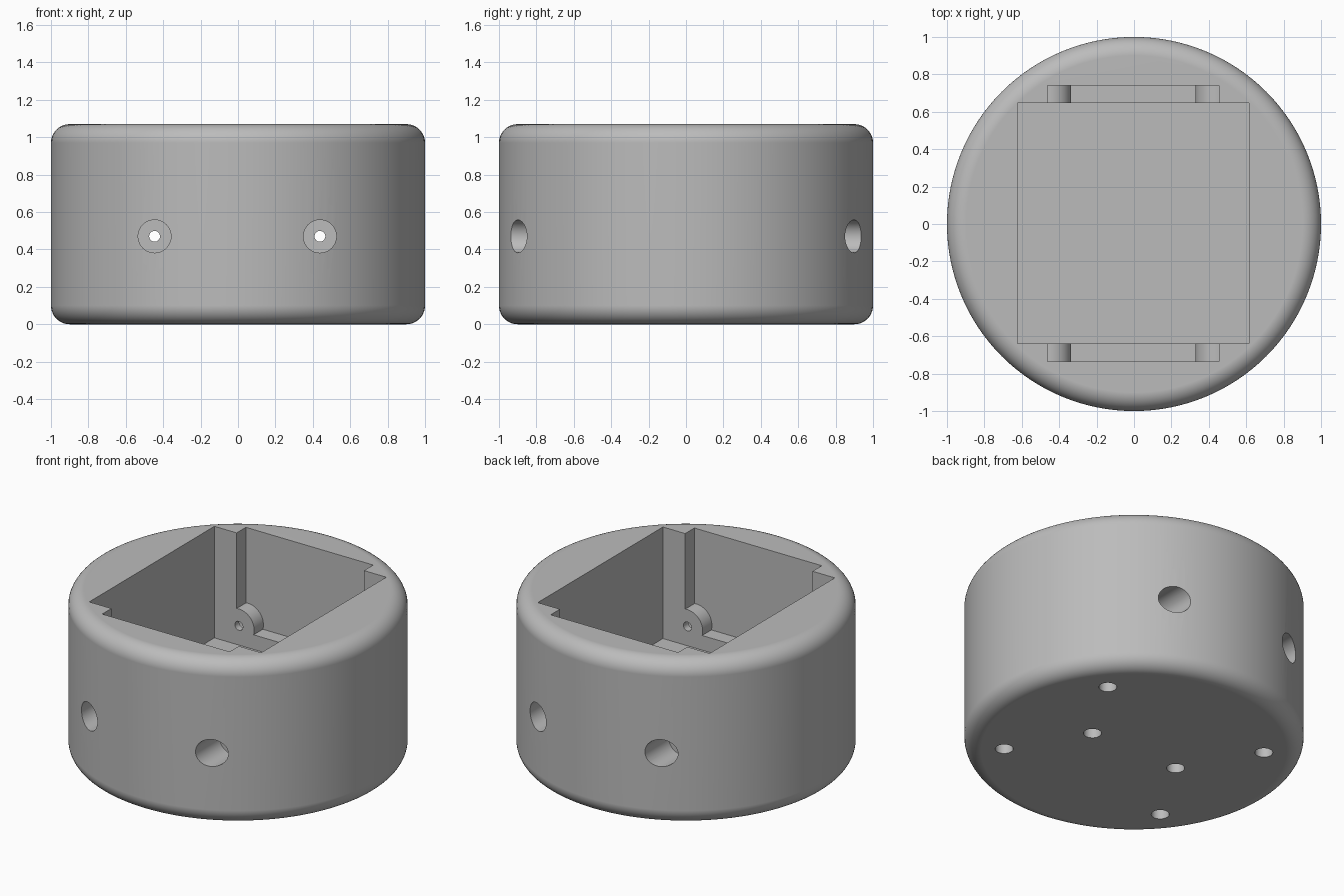
import bpy, bmesh, math
from mathutils import Matrix, Vector

cube = bpy.data.objects.get("Cube")
if cube:
    bpy.data.objects.remove(cube, do_unlink=True)

HEIGHT, FILLET = 1.07, 0.1
CENTRE = Vector((-0.004, 0.003, 0))   # the pocket sits very slightly off axis
FLOOR, LEDGE = 0.345, 0.44            # pocket floor and recess ledge heights
SCREW_X, SCREW_Z, EAR_R = 0.442, 0.47, 0.11

grey = bpy.data.materials.new("plain grey")
grey.use_nodes = True
colour = (0.5, 0.5, 0.5, 1)
grey.diffuse_color = colour
grey.node_tree.nodes["Principled BSDF"].inputs["Base Color"].default_value = colour


def make_object(name, bm):
    bmesh.ops.recalc_face_normals(bm, faces=bm.faces)
    mesh = bpy.data.meshes.new(name)
    bm.to_mesh(mesh)
    bm.free()
    mesh.materials.append(grey)
    obj = bpy.data.objects.new(name, mesh)
    bpy.context.collection.objects.link(obj)
    return obj


def arc(cx, cz, r, start, end, steps):
    angles = [math.radians(start + (end - start) * i / steps) for i in range(steps + 1)]
    return [(cx + r * math.cos(a), cz + r * math.sin(a)) for a in angles]


def box(name, lo, hi):
    bm = bmesh.new()
    size = Vector(hi) - Vector(lo)
    middle = (Vector(hi) + Vector(lo)) / 2
    bmesh.ops.create_cube(bm, size=1, matrix=Matrix.Translation(middle) @ Matrix.Diagonal((*size, 1)))
    return make_object(name, bm)


def rod(name, start, end, r, sides=40):
    start, end = Vector(start), Vector(end)
    axis = end - start
    turn = axis.to_track_quat("Z", "Y").to_matrix().to_4x4()
    bm = bmesh.new()
    bmesh.ops.create_cone(bm, cap_ends=True, segments=sides, radius1=r, radius2=r,
                          depth=axis.length, matrix=Matrix.Translation((start + end) / 2) @ turn)
    return make_object(name, bm)


def prism(name, profile, y0, y1):
    bm = bmesh.new()
    face = bm.faces.new([bm.verts.new((x, y0, z)) for x, z in profile])
    new = bmesh.ops.extrude_face_region(bm, geom=[face])["geom"]
    bmesh.ops.translate(bm, vec=(0, y1 - y0, 0), verts=[v for v in new if isinstance(v, bmesh.types.BMVert)])
    return make_object(name, bm)


# Round body with filleted rims, lathed from a half profile
rim = 1 - FILLET
profile = [(0, 0)] + arc(rim, FILLET, FILLET, -90, 0, 10)
profile += arc(rim, HEIGHT - FILLET, FILLET, 0, 90, 10) + [(0, HEIGHT)]
bm = bmesh.new()
verts = [bm.verts.new((x, 0, z)) for x, z in profile]
edges = [bm.edges.new(pair) for pair in zip(verts, verts[1:])]
bmesh.ops.spin(bm, geom=verts + edges, cent=(0, 0, 0), axis=(0, 0, 1),
               angle=math.tau, steps=128, use_duplicate=False)
bmesh.ops.remove_doubles(bm, verts=bm.verts, dist=1e-4)
bmesh.ops.dissolve_limit(bm, angle_limit=0.001, verts=bm.verts, edges=bm.edges)
body = make_object("round_housing", bm)

# Main rectangular pocket
cutters = [box("pocket_cutter", CENTRE + Vector((-0.618, -0.643, FLOOR)),
               CENTRE + Vector((0.618, 0.643, HEIGHT + 0.2)))]

# Side recesses: a ledge at the bottom and a rounded screw ear at each end
half = 0.458
tip = math.degrees(math.acos((half - SCREW_X) / EAR_R))
low = 180 + math.degrees(math.asin((SCREW_Z - LEDGE) / EAR_R))
right_ear = arc(SCREW_X, SCREW_Z, EAR_R, low, tip, 16)
left_ear = [(-x, z) for x, z in reversed(right_ear)]
recess = right_ear + [(half, HEIGHT + 0.2), (-half, HEIGHT + 0.2)] + left_ear
recess = [(x + CENTRE.x, z) for x, z in recess]
for side in (-1, 1):
    cutters.append(prism("recess_cutter", recess, CENTRE.y + side * 0.5, CENTRE.y + side * 0.738))

# Counterbored screw holes through the ears
for sx in (-1, 1):
    x = CENTRE.x + sx * SCREW_X
    for sy in (-1, 1):
        cutters.append(rod("counterbore_cutter", (x, sy * 0.69, SCREW_Z), (x, sy * 1.2, SCREW_Z), 0.088))
        cutters.append(rod("screw_cutter", (x, sy * 0.55, SCREW_Z), (x, sy * 0.8, SCREW_Z), 0.029, 24))

# Blind holes in the underside
base_holes = [(sx * 0.6, sy * 0.475) for sx in (-1, 1) for sy in (-1, 1)] + [(-0.32, 0), (0.32, 0)]
for x, y in base_holes:
    cutters.append(rod("base_hole_cutter", (x, y, -0.1), (x, y, 0.2), 0.053, 32))

# Cut everything, then tidy up
bpy.ops.object.select_all(action="DESELECT")
body.select_set(True)
bpy.context.view_layer.objects.active = body
for cutter in cutters:
    cutter.hide_render = True
    cut = body.modifiers.new("cut", "BOOLEAN")
    cut.operation, cut.solver, cut.object = "DIFFERENCE", "EXACT", cutter
    bpy.ops.object.modifier_apply(modifier=cut.name)
for cutter in cutters:
    bpy.data.objects.remove(cutter, do_unlink=True)

bpy.ops.object.shade_smooth_by_angle(angle=math.radians(30))
weighted = body.modifiers.new("clean_shading", "WEIGHTED_NORMAL")
weighted.keep_sharp = True
